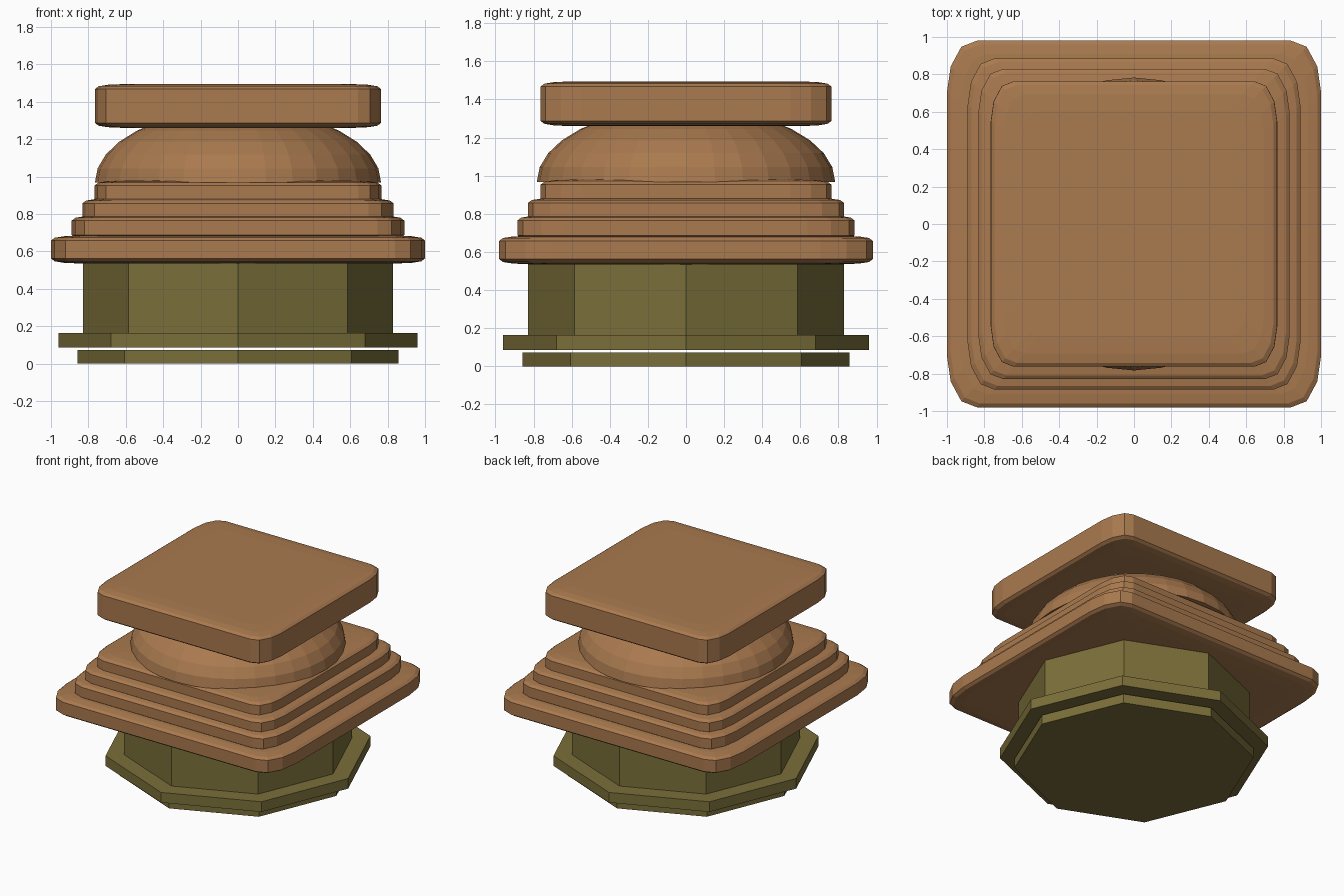
import bpy, bmesh, math

if "Cube" in bpy.data.objects:
    bpy.data.objects.remove(bpy.data.objects["Cube"])


def material(name, rgb):
    m = bpy.data.materials.new(name)
    m.diffuse_color = (*rgb, 1)
    m.use_nodes = True
    m.node_tree.nodes["Principled BSDF"].inputs["Base Color"].default_value = m.diffuse_color
    return m


brown = material("warm_brown", (0.40, 0.194, 0.078))
olive = material("olive_green", (0.195, 0.157, 0.042))


def loft(name, rings, mat):
    """Closed solid through a stack of rings with equal point counts."""
    bm = bmesh.new()
    vs = [[bm.verts.new(p) for p in ring] for ring in rings]
    n = len(vs[0])
    for a, b in zip(vs, vs[1:]):
        for i in range(n):
            j = (i + 1) % n
            bm.faces.new((a[i], a[j], b[j], b[i]))
    bm.faces.new(list(reversed(vs[0])))
    bm.faces.new(vs[-1])
    bmesh.ops.recalc_face_normals(bm, faces=bm.faces[:])
    me = bpy.data.meshes.new(name)
    bm.to_mesh(me)
    bm.free()
    me.materials.append(mat)
    ob = bpy.data.objects.new(name, me)
    bpy.context.collection.objects.link(ob)
    return ob


def circle(rx, ry, z, n):
    return [(rx * math.cos(2 * math.pi * i / n),
             ry * math.sin(2 * math.pi * i / n), z) for i in range(n)]


# Rounded-square outline: one corner, turned into all four
CORNER = [(1, 0.72), (0.98, 0.86), (0.923, 0.967), (0.84, 1)]
OUTLINE = (CORNER
           + [(-x, y) for x, y in reversed(CORNER)]
           + [(-x, -y) for x, y in CORNER]
           + [(x, -y) for x, y in reversed(CORNER)])

# Softened rim: inset from the edge and depth from the flat face
RIM = [(0.16, 0.0), (0.07, 0.004), (0.02, 0.012), (0.0, 0.027)]


def slab(name, hx, hy, z0, z1):
    steps = [(i, z0 + d) for i, d in RIM] + [(i, z1 - d) for i, d in reversed(RIM)]
    rings = [[(x * (hx - i), y * (hy - i), z) for x, y in OUTLINE] for i, z in steps]
    loft(name, rings, brown)


# Octagonal foot, flange and neck
for name, r, z0, z1 in (("foot_plate", 0.857, 0.0, 0.073),
                        ("flange", 0.96, 0.085, 0.165),
                        ("neck", 0.828, 0.165, 0.545)):
    loft(name, [circle(r, r, z0, 8), circle(r, r, z1, 8)], olive)

# Stepped slabs
slab("step_1", 1.0, 0.98, 0.535, 0.685)
slab("step_2", 0.889, 0.885, 0.66, 0.792)
slab("step_3", 0.832, 0.83, 0.76, 0.884)
slab("step_4", 0.766, 0.763, 0.85, 0.98)

# Half-ellipsoid dome, its crown hidden in the cap
dome = []
for k in range(8):
    a = math.radians(11.25 * k)
    dome.append(circle(0.765 * math.cos(a), 0.783 * math.cos(a),
                       0.968 + 0.392 * math.sin(a), 32))
loft("dome", dome, brown)

# Cap
slab("cap", 0.765, 0.763, 1.26, 1.495)
